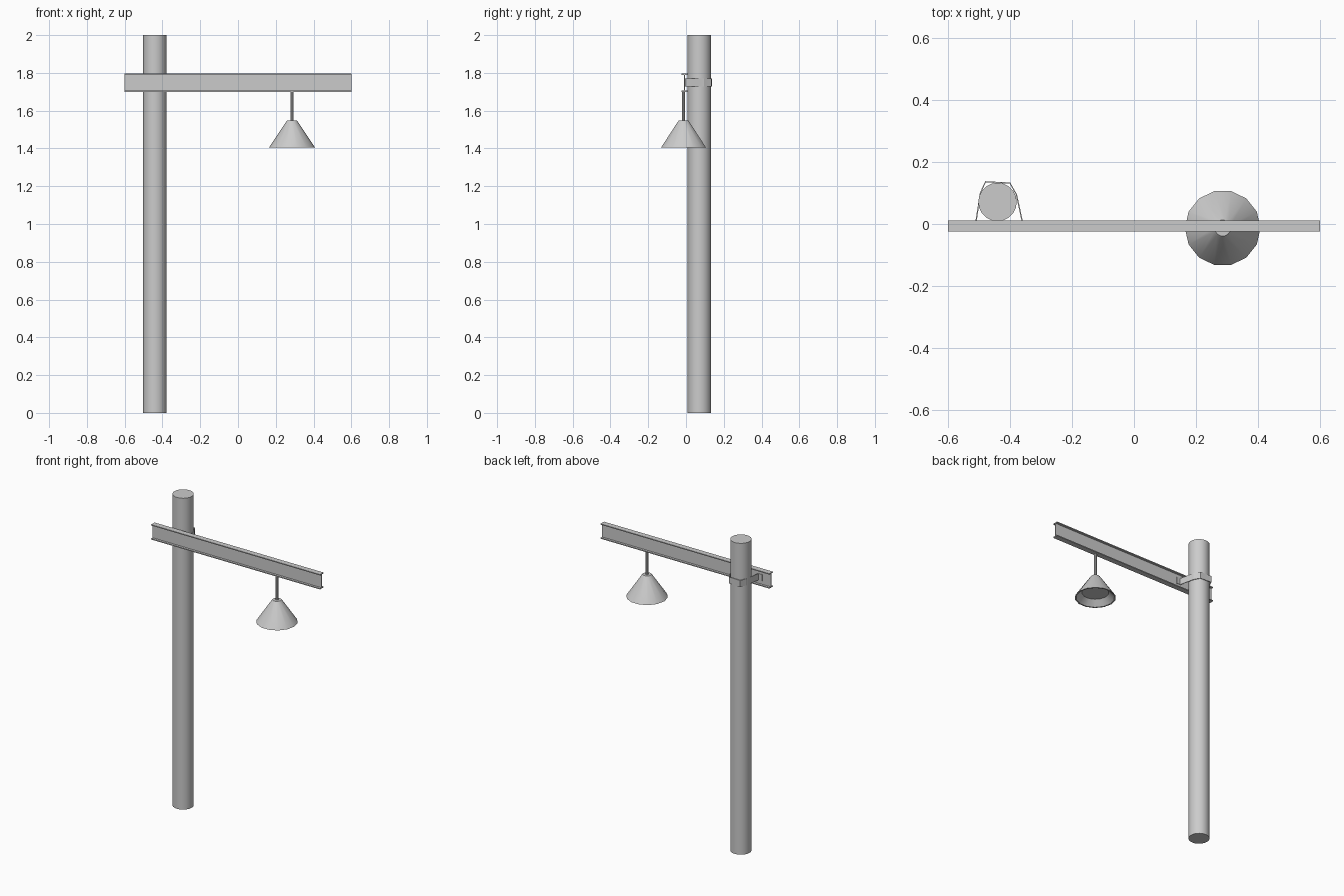
import bpy, bmesh, math
from mathutils import Vector

if "Cube" in bpy.data.objects:
    bpy.data.objects.remove(bpy.data.objects["Cube"])


def make(name, verts, faces, smooth=False):
    me = bpy.data.meshes.new(name)
    me.from_pydata(verts, [], faces)
    bm = bmesh.new()
    bm.from_mesh(me)
    bmesh.ops.remove_doubles(bm, verts=bm.verts, dist=1e-5)
    bmesh.ops.recalc_face_normals(bm, faces=bm.faces)
    bm.to_mesh(me)
    bm.free()
    ob = bpy.data.objects.new(name, me)
    bpy.context.collection.objects.link(ob)
    if smooth:
        bpy.ops.object.select_all(action='DESELECT')
        bpy.context.view_layer.objects.active = ob
        ob.select_set(True)
        bpy.ops.object.shade_smooth_by_angle(angle=math.radians(30))
    return ob


def lathe(name, profile, n, x, y):
    """Revolve (radius, z) points around a vertical axis at x, y."""
    verts = [(x + r * math.cos(2 * math.pi * i / n),
              y + r * math.sin(2 * math.pi * i / n), z)
             for r, z in profile for i in range(n)]
    faces = [(j * n + i, j * n + (i + 1) % n, (j + 1) * n + (i + 1) % n, (j + 1) * n + i)
             for j in range(len(profile) - 1) for i in range(n)]
    faces += [tuple(range(n)), tuple(range((len(profile) - 1) * n, len(profile) * n))]
    return make(name, verts, faces, True)


def prism(name, loop, offset):
    """Extrude a closed loop of 3D points by an offset."""
    n = len(loop)
    verts = [Vector(p) for p in loop] + [Vector(p) + Vector(offset) for p in loop]
    faces = [(i, (i + 1) % n, n + (i + 1) % n, n + i) for i in range(n)]
    faces += [tuple(range(n)), tuple(range(n, 2 * n))]
    return make(name, verts, faces)


# upright pole
lathe("pole", [(0.062, 0), (0.062, 2)], 20, -0.44, 0.071)

# I-section cross beam
BY, W, T, F = -0.007, 0.0175, 0.003, 0.006
Z0, Z1 = 1.70, 1.796
half = [(W, Z0), (W, Z0 + F), (T, Z0 + F), (T, Z1 - F), (W, Z1 - F), (W, Z1)]
section = half + [(-y, z) for y, z in reversed(half)]
prism("cross_beam", [(-0.6, BY + y, z) for y, z in section], (1.2, 0, 0))

# strap bent around the pole, with feet flat on the beam web
path = [Vector(p) for p in [(-0.54, -0.002), (-0.511, -0.002), (-0.495, 0.10), (-0.479, 0.136),
                            (-0.40, 0.132), (-0.379, 0.095), (-0.358, -0.002), (-0.329, -0.002)]]
inner, outer = [], []
for i, p in enumerate(path):
    d = (path[min(i + 1, len(path) - 1)] - path[max(i - 1, 0)]).normalized()
    side = Vector((-d.y, d.x)) * 0.002
    outer.append(p + side)
    inner.append(p - side)
prism("pole_strap", [(p.x, p.y, 1.727) for p in outer + inner[::-1]], (0, 0, 0.042))

# hanging lamp: rod and hollow conical shade closed by a recessed lens
LX, LY = 0.286, -0.013
lathe("lamp_rod", [(0.009, 1.54), (0.009, 1.705)], 10, LX, LY)
lathe("lamp_shade", [(0.026, 1.547), (0.032, 1.54), (0.122, 1.405),
                     (0.114, 1.405), (0.08, 1.44)], 14, LX, LY)
